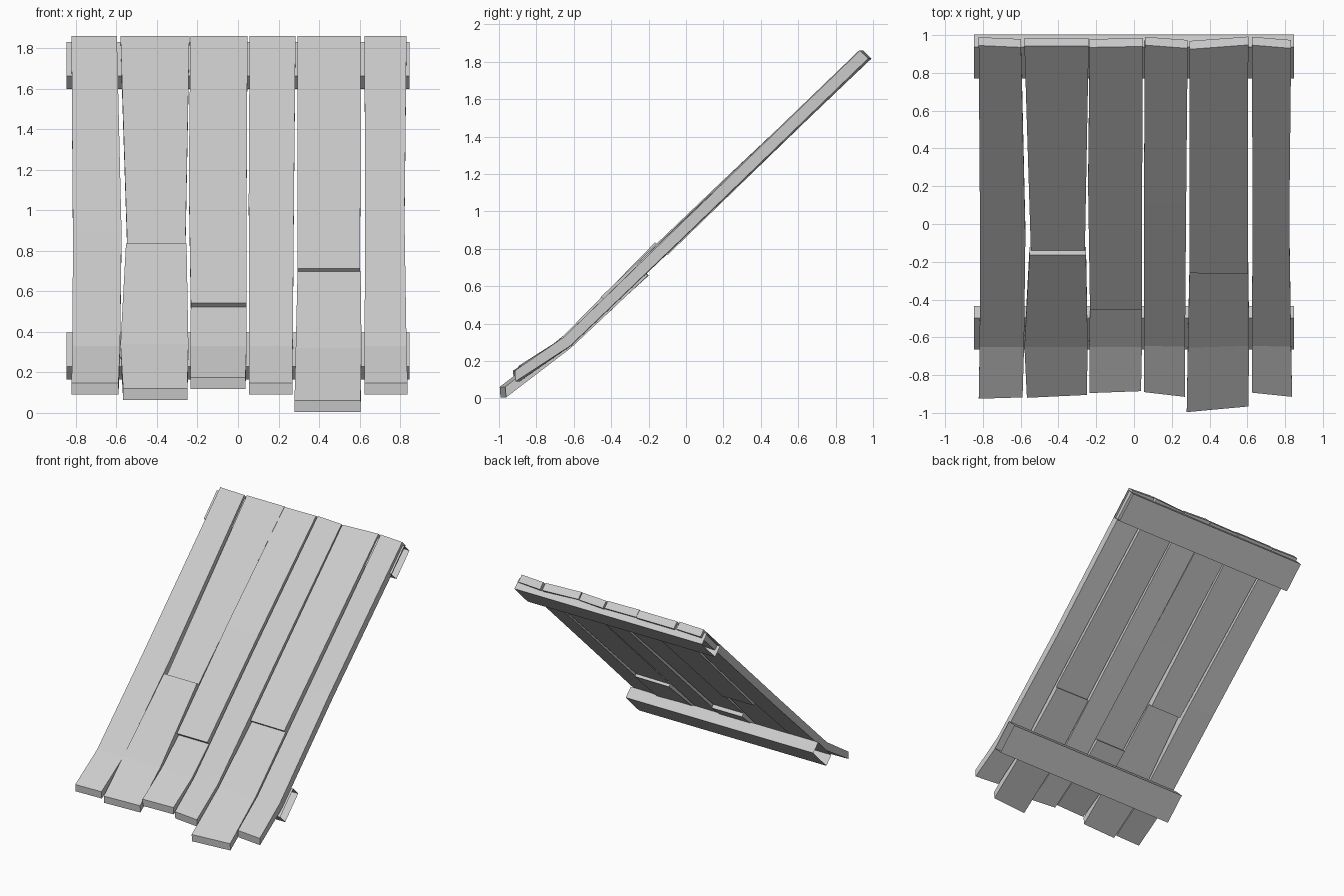
import bpy, bmesh

if "Cube" in bpy.data.objects:
    bpy.data.objects.remove(bpy.data.objects["Cube"])

# thickness offsets (dy, dz): on the slope, at the bend, at the foot
SLOPE, BEND, FOOT = (.044, -.043), (.03, -.05), (.004, -.057)

def loft(name, sections, caps=True):
    """Skin a row of four-cornered sections into one object."""
    bm = bmesh.new()
    rings = [[bm.verts.new(p) for p in s] for s in sections]
    for a, b in zip(rings, rings[1:]):
        for i in range(4):
            j = (i + 1) % 4
            bm.faces.new((a[i], a[j], b[j], b[i]))
    if caps:
        bm.faces.new(rings[0])
        bm.faces.new(rings[-1])
    bmesh.ops.recalc_face_normals(bm, faces=bm.faces)
    me = bpy.data.meshes.new(name)
    bm.to_mesh(me)
    bm.free()
    ob = bpy.data.objects.new(name, me)
    bpy.context.collection.objects.link(ob)
    return ob

def plank(name, *rows):
    """Each row: left x, right x, left y, right y, z of the top face, offset."""
    secs = []
    for xl, xr, yl, yr, z, (dy, dz) in rows:
        secs.append([(xl, yl, z), (xr, yr, z),
                     (xr, yr + dy, z + dz), (xl, yl + dy, z + dz)])
    return loft(name, secs)

# full-length planks
plank("plank_1",
      (-.822, -.598, .945, .935, 1.86, SLOPE),
      (-.815, -.575, -.06, -.06, .895, SLOPE),
      (-.817, -.582, -.65, -.65, .33, BEND),
      (-.822, -.59, -.925, -.918, .148, FOOT))
plank("plank_4",
      (.057, .284, .947, .93, 1.86, SLOPE),
      (.053, .276, .12, .11, 1.07, SLOPE),
      (.054, .270, -.645, -.65, .33, BEND),
      (.054, .269, -.89, -.915, .148, FOOT))
plank("plank_6",
      (.625, .832, .947, .93, 1.86, SLOPE),
      (.627, .822, .0, -.005, .955, SLOPE),
      (.625, .832, -.645, -.65, .33, BEND),
      (.625, .837, -.893, -.915, .148, FOOT))

# broken planks: upper and lower pieces
plank("plank_2_upper",
      (-.58, -.24, .942, .942, 1.86, SLOPE),
      (-.546, -.26, -.142, -.142, .81, SLOPE))
plank("plank_2_lower",
      (-.553, -.254, -.165, -.165, .835, SLOPE),
      (-.58, -.245, -.65, -.65, .34, BEND),
      (-.567, -.25, -.92, -.905, .12, FOOT))
plank("plank_3_upper",
      (-.235, .047, .935, .94, 1.86, SLOPE),
      (-.243, .043, .2, .2, 1.168, SLOPE),
      (-.233, .042, -.455, -.455, .543, SLOPE))
plank("plank_3_lower",
      (-.233, .042, -.433, -.433, .523, SLOPE),
      (-.237, .042, -.65, -.65, .33, BEND),
      (-.235, .037, -.895, -.885, .174, FOOT))
plank("plank_5_upper",
      (.294, .605, .925, .948, 1.86, SLOPE),
      (.294, .603, -.26, -.265, .714, SLOPE))
plank("plank_5_lower",
      (.294, .605, -.243, -.247, .70, SLOPE),
      (.285, .61, -.655, -.645, .32, BEND),
      (.279, .605, -.996, -.966, .062, FOOT))

# cross battens behind the planks, open at both ends
for name, y, z in (("batten_top", .77, 1.664), ("batten_bottom", -.665, .228)):
    loft(name, [[(x, y, z), (x, y + .168, z + .168),
                 (x, y + .232, z + .104), (x, y + .064, z - .064)]
                for x in (-.847, .847)], caps=False)
